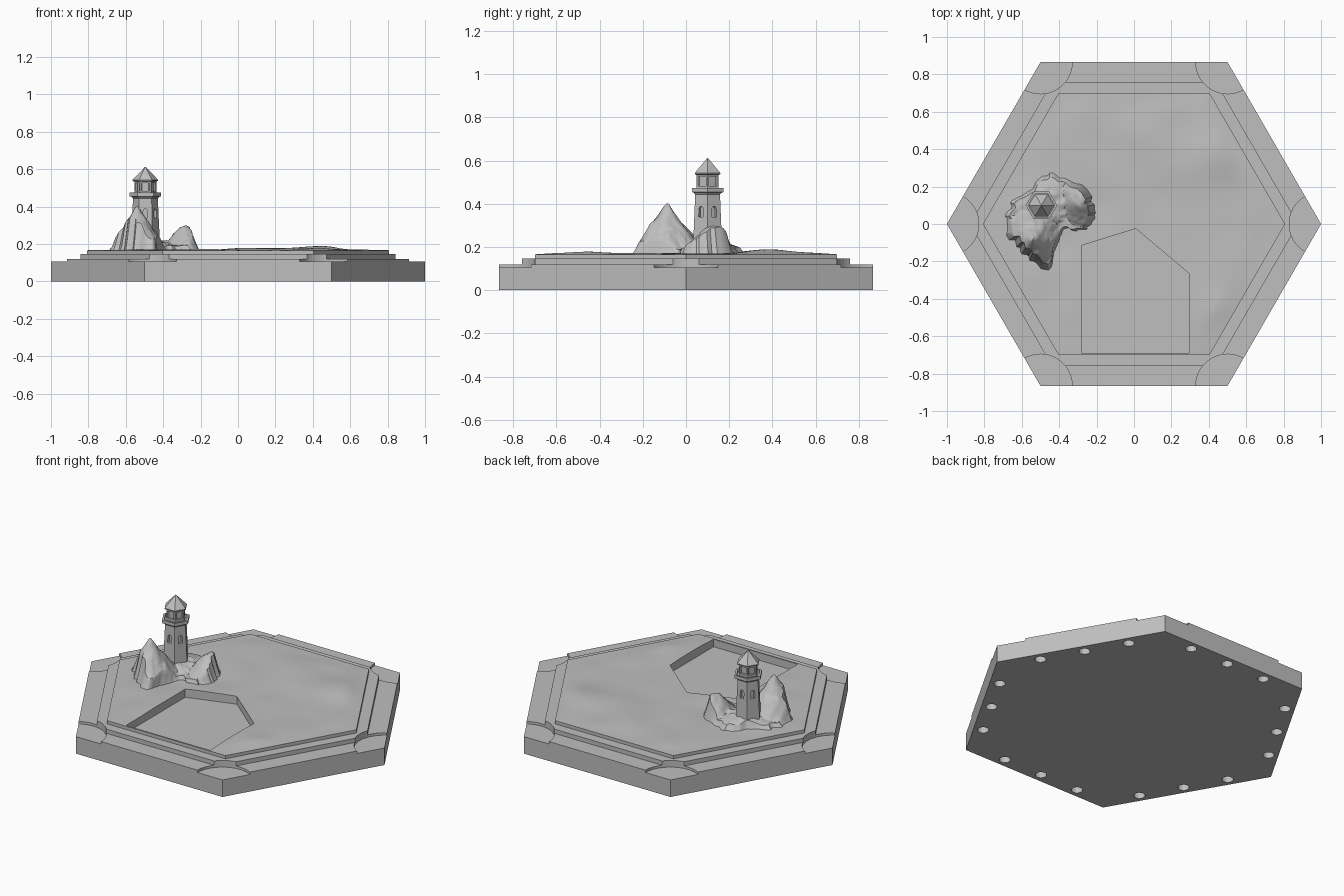
import bpy, bmesh, math
from mathutils import Matrix, Vector, noise

if "Cube" in bpy.data.objects:
    bpy.data.objects.remove(bpy.data.objects["Cube"])

stone = bpy.data.materials.new("plain_grey")
stone.use_nodes = True
grey = (0.52, 0.52, 0.52, 1)
stone.diffuse_color = grey
stone.node_tree.nodes["Principled BSDF"].inputs["Base Color"].default_value = grey

TOWER = Vector((-0.495, 0.10, 0))
SIDES = [math.radians(60 * i) for i in range(6)]


def finish(name, bm, smooth=None):
    bmesh.ops.recalc_face_normals(bm, faces=bm.faces[:])
    mesh = bpy.data.meshes.new(name)
    bm.to_mesh(mesh)
    bm.free()
    mesh.materials.append(stone)
    obj = bpy.data.objects.new(name, mesh)
    bpy.context.collection.objects.link(obj)
    if smooth:
        bpy.ops.object.select_all(action='DESELECT')
        obj.select_set(True)
        bpy.context.view_layer.objects.active = obj
        bpy.ops.object.shade_smooth_by_angle(angle=math.radians(smooth))
    return obj


def prism(bm, outline, low, high, matrix=Matrix()):
    """Extrude a flat outline between two heights."""
    face = bm.faces.new([bm.verts.new((x, y, low)) for x, y in outline])
    new = bmesh.ops.extrude_face_region(bm, geom=[face], use_keep_orig=True)["geom"]
    top = [v for v in new if isinstance(v, bmesh.types.BMVert)]
    bmesh.ops.translate(bm, verts=top, vec=(0, 0, high - low))
    bmesh.ops.transform(bm, matrix=matrix, verts=list(face.verts) + top)


def ring(radius, count=6, centre=(0, 0)):
    return [(centre[0] + radius * math.cos(math.tau * i / count),
             centre[1] + radius * math.sin(math.tau * i / count)) for i in range(count)]


def hex_lathe(name, profile):
    """Six-sided turned solid on the tower axis from (radius, height) pairs."""
    bm = bmesh.new()
    loops = [[bm.verts.new((x, y, z)) for x, y in ring(r, 6, TOWER)] for r, z in profile]
    for a, b in zip(loops, loops[1:]):
        for i in range(6):
            j = (i + 1) % 6
            bm.faces.new((a[i], a[j], b[j], b[i]))
    bm.faces.new(loops[0])
    bm.faces.new(loops[-1])
    return finish(name, bm)


def cut(obj, name, bm):
    cutter = finish(name, bm)
    cutter.hide_render = True
    cutter.display_type = 'WIRE'
    cutters.append(cutter)
    mod = obj.modifiers.new(name, 'BOOLEAN')
    mod.object = cutter
    mod.operation = 'DIFFERENCE'
    mod.solver = 'EXACT'


cutters = []


def corner_cutters():
    bm = bmesh.new()
    for corner in ring(1):
        prism(bm, ring(0.17, 48, corner), 0.105, 0.3)
    return bm


def recess_cutter():
    bm = bmesh.new()
    prism(bm, [(-0.28, -0.69), (0.295, -0.69), (0.295, -0.265),
               (0.01, -0.025), (-0.28, -0.115)], 0.1, 0.3)
    return bm


# Base plate with scooped corners and round sockets underneath
bm = bmesh.new()
prism(bm, ring(1), 0, 0.12)
base = finish("base_plate", bm)
cut(base, "plate_corner_cutter", corner_cutters())
bm = bmesh.new()
for a in SIDES:
    turn = Matrix.Rotation(a + math.pi / 6, 4, 'Z')
    for along in (-0.263, 0, 0.263):
        prism(bm, ring(0.032, 20, (0.81, along)), -0.05, 0.06, turn)
cut(base, "socket_cutter", bm)

# Raised border step
bm = bmesh.new()
prism(bm, ring(0.877), 0.12, 0.146)
step = finish("border_step", bm)
cut(step, "step_corner_cutter", corner_cutters())
cut(step, "step_recess_cutter", recess_cutter())


# Gently rolling water slab with a recess
def water_height(x, y):
    reach = max(abs(x * math.cos(a + math.pi / 6) + y * math.sin(a + math.pi / 6)) for a in SIDES)
    fade = min(1, max(0, (0.7 - reach) / 0.1))
    z = 0.007 * noise.noise((x * 5, y * 5, 1)) + 0.003
    for px, py, high, wide in ((0.45, 0.42, 0.02, 0.17), (0.1, 0.45, 0.009, 0.15),
                               (0.46, -0.48, 0.012, 0.12)):
        z += high * math.exp(-((x - px) ** 2 + (y - py) ** 2) / wide ** 2)
    return 0.166 + fade * z


bm = bmesh.new()
bmesh.ops.create_circle(bm, cap_ends=True, cap_tris=True, segments=6, radius=0.808)
# line the hexagon's points up with the x axis
first = bm.verts[:] and max(bm.verts, key=lambda v: v.co.length)
bmesh.ops.rotate(bm, verts=bm.verts[:],
                 matrix=Matrix.Rotation(-math.atan2(first.co.y, first.co.x), 3, 'Z'))
bmesh.ops.subdivide_edges(bm, edges=bm.edges[:], cuts=30, use_grid_fill=True)
bmesh.ops.translate(bm, verts=bm.verts[:], vec=(0, 0, 0.12))
new = bmesh.ops.extrude_face_region(bm, geom=bm.faces[:], use_keep_orig=True)["geom"]
for v in new:
    if isinstance(v, bmesh.types.BMVert):
        v.co.z = water_height(v.co.x, v.co.y)
water = finish("water_surface", bm, 30)
cut(water, "water_recess_cutter", recess_cutter())

# Craggy rock island: a disc grid raised into two peaks and a saddle
SHORE = [(-.70, .04), (-.69, -.06), (-.62, -.14), (-.56, -.2), (-.47, -.27), (-.44, -.25),
         (-.43, -.18), (-.40, -.10), (-.38, -.04), (-.34, -.02), (-.31, -.05), (-.21, -.02),
         (-.19, .06), (-.24, .19), (-.33, .24), (-.45, .29), (-.52, .25), (-.57, .18), (-.66, .13)]
PEAKS = [(-.54, -.09, .235, .17, .2, 1.05), (-.28, .13, .14, .13, .17, 1.4),
         (-.47, .12, .065, .2, .18, 2), (-.47, -.18, .08, .08, .1, 1.5)]


def rock_height(x, y, t):
    z = 0
    for px, py, high, rx, ry, power in PEAKS:
        d = math.hypot((x - px) / rx, (y - py) / ry)
        z = max(z, high * (1 - d ** power))
    p = Vector((x, y, 0))
    crag = noise.noise(p * 14) * 0.5 + noise.noise(p * 32) * 0.3 + noise.noise(p * 70) * 0.12
    z = max(z, 0.03) + crag * (0.02 + 0.1 * z) * (1 - t ** 8)
    return 0.15 + max(0.01, z + 0.012) * min(1, (1 - t) * 6)


bm = bmesh.new()
centre = Vector((-0.46, 0.06))
shore = []
for a, b in zip(SHORE, SHORE[1:] + SHORE[:1]):
    for k in range(6):
        p = Vector(a).lerp(Vector(b), k / 6)
        p += (p - centre) * 0.12 * noise.noise((p.x * 30, p.y * 30, 5))
        shore.append(p)
rings = 30
loops = []
for k in range(1, rings + 1):
    t = k / rings
    spots = [centre.lerp(p, t) for p in shore]
    loops.append([bm.verts.new((p.x, p.y, rock_height(p.x, p.y, t))) for p in spots])
hub = bm.verts.new((*centre, rock_height(*centre, 0)))
for i in range(len(shore)):
    j = (i + 1) % len(shore)
    bm.faces.new((hub, loops[0][i], loops[0][j]))
    for a, b in zip(loops, loops[1:]):
        bm.faces.new((a[i], b[i], b[j], a[j]))
finish("rock_island", bm, 35)

# Tapered tower with arched window niches
tower = hex_lathe("tower_body", [(0.081, 0.13), (0.066, 0.45)])
arch = [(-0.012, 0), (0.012, 0)] + [(0.012 * math.cos(a), 0.036 + 0.014 * math.sin(a))
                                    for a in [math.pi * k / 8 for k in range(9)]]
upright = Matrix(((0, 0, 1, 0), (1, 0, 0, 0), (0, 1, 0, 0.338), (0, 0, 0, 1)))
bm = bmesh.new()
for a in SIDES:
    place = Matrix.Translation(TOWER) @ Matrix.Rotation(a + math.pi / 6, 4, 'Z') @ upright
    prism(bm, arch, 0.046, 0.1, place)
cut(tower, "window_cutter", bm)

# Gallery: flared floor with a parapet wall
hex_lathe("gallery", [(0.064, 0.44), (0.074, 0.452), (0.084, 0.454), (0.084, 0.474),
                      (0.071, 0.474), (0.071, 0.456)])

# Lantern room, corner posts, lintel and pointed roof
hex_lathe("lantern_core", [(0.044, 0.45), (0.044, 0.54)])
hex_lathe("lantern_sill", [(0.058, 0.45), (0.058, 0.482), (0.044, 0.482)])
hex_lathe("lantern_lintel", [(0.044, 0.526), (0.058, 0.526), (0.058, 0.54)])
bm = bmesh.new()
for corner in ring(0.05, 6, TOWER):
    prism(bm, ring(0.008, 6, corner), 0.475, 0.535)
finish("lantern_posts", bm)
hex_lathe("lantern_roof", [(0.058, 0.533), (0.068, 0.537), (0.068, 0.543), (0.002, 0.612)])
